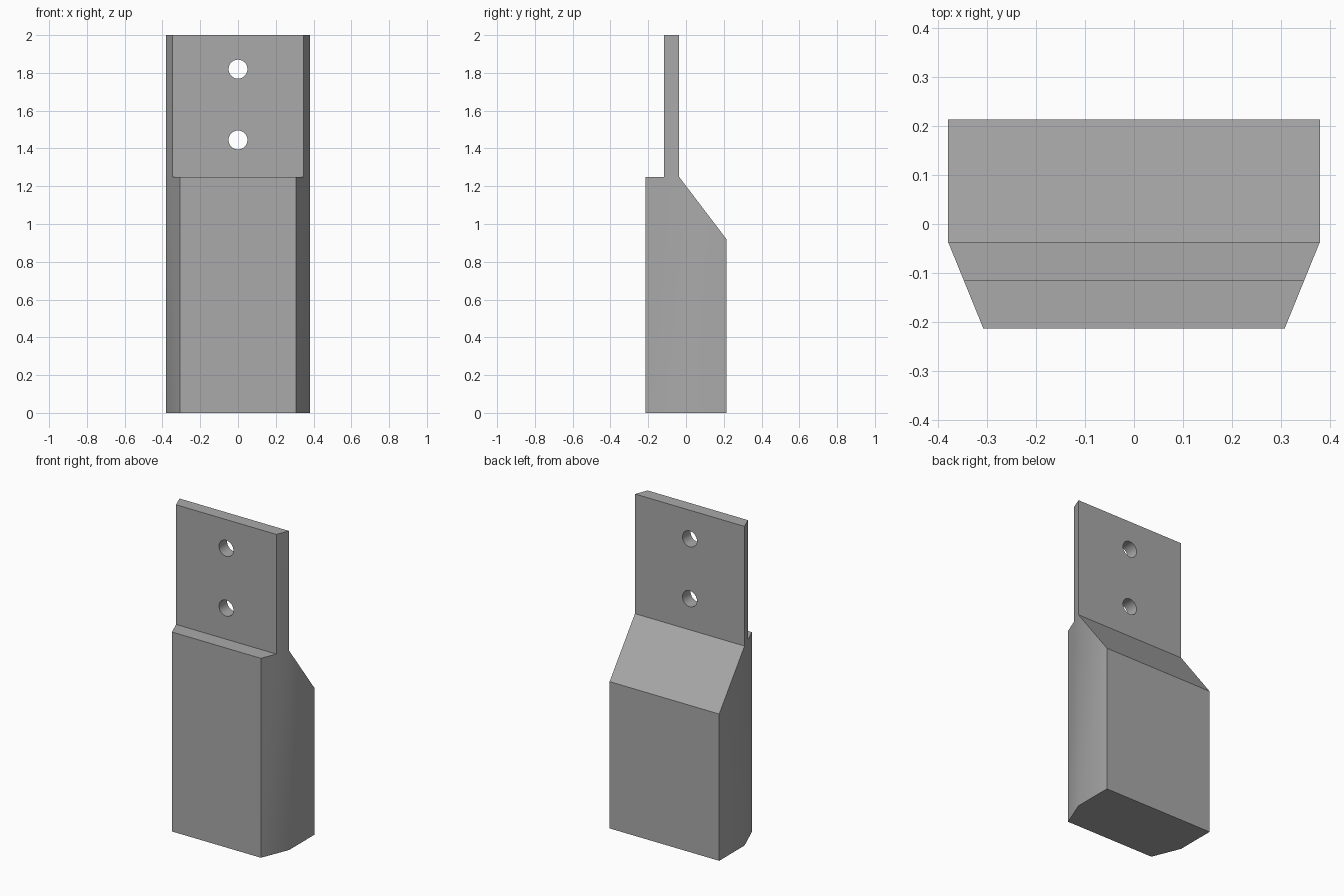
import bpy, bmesh, math
from mathutils import Vector

cube = bpy.data.objects.get("Cube")
if cube:
    bpy.data.objects.remove(cube, do_unlink=True)

WIDE, NARROW = 0.38, 0.308            # half widths at the back and front
FRONT, BACK, BEND = -0.214, 0.214, -0.037

grey = bpy.data.materials.new("plain_grey")
grey.use_nodes = True
grey.diffuse_color = (0.4, 0.4, 0.4, 1)
grey.node_tree.nodes["Principled BSDF"].inputs["Base Color"].default_value = (0.4, 0.4, 0.4, 1)

# Side profile (y, z): block with sloped back shoulder and thin upright plate
profile = [(FRONT, 0), (BACK, 0), (BACK, 0.92), (BEND, 1.25),
           (BEND, 2), (-0.117, 2), (-0.117, 1.25), (FRONT, 1.25)]
bm = bmesh.new()
face = bm.faces.new([bm.verts.new((-WIDE, y, z)) for y, z in profile])
side = bmesh.ops.extrude_face_region(bm, geom=[face])
bmesh.ops.translate(bm, vec=(2 * WIDE, 0, 0),
                    verts=[v for v in side["geom"] if isinstance(v, bmesh.types.BMVert)])

# Crease the sides at the bend, then taper them toward the front
bmesh.ops.bisect_plane(bm, geom=bm.verts[:] + bm.edges[:] + bm.faces[:], dist=1e-5,
                       plane_co=Vector((0, BEND, 0)), plane_no=Vector((0, 1, 0)))
for v in bm.verts:
    t = max(0, (BEND - v.co.y) / (BEND - FRONT))
    v.co.x = math.copysign(WIDE + (NARROW - WIDE) * t, v.co.x)
bmesh.ops.recalc_face_normals(bm, faces=bm.faces[:])
mesh = bpy.data.meshes.new("mounting_block")
bm.to_mesh(mesh)
bm.free()
mesh.materials.append(grey)
block = bpy.data.objects.new("mounting_block", mesh)
bpy.context.collection.objects.link(block)

# Two bolt holes through the plate
for z in (1.82, 1.445):
    bpy.ops.mesh.primitive_cylinder_add(vertices=48, radius=0.05, depth=0.3,
                                        location=(0, -0.077, z), rotation=(math.pi / 2, 0, 0))
    cutter = bpy.context.object
    cutter.name = "hole_cutter"
    cutter.hide_render = True
    cutter.data.materials.append(grey)
    bpy.context.view_layer.objects.active = block
    mod = block.modifiers.new("bolt_hole", 'BOOLEAN')
    mod.operation = 'DIFFERENCE'
    mod.solver = 'EXACT'
    mod.object = cutter
    bpy.ops.object.modifier_apply(modifier=mod.name)
    bpy.data.objects.remove(cutter, do_unlink=True)

# Smooth the shallow bends, keep the corners sharp
bpy.ops.object.select_all(action='DESELECT')
block.select_set(True)
bpy.context.view_layer.objects.active = block
bpy.ops.object.shade_smooth_by_angle(angle=math.radians(30))
